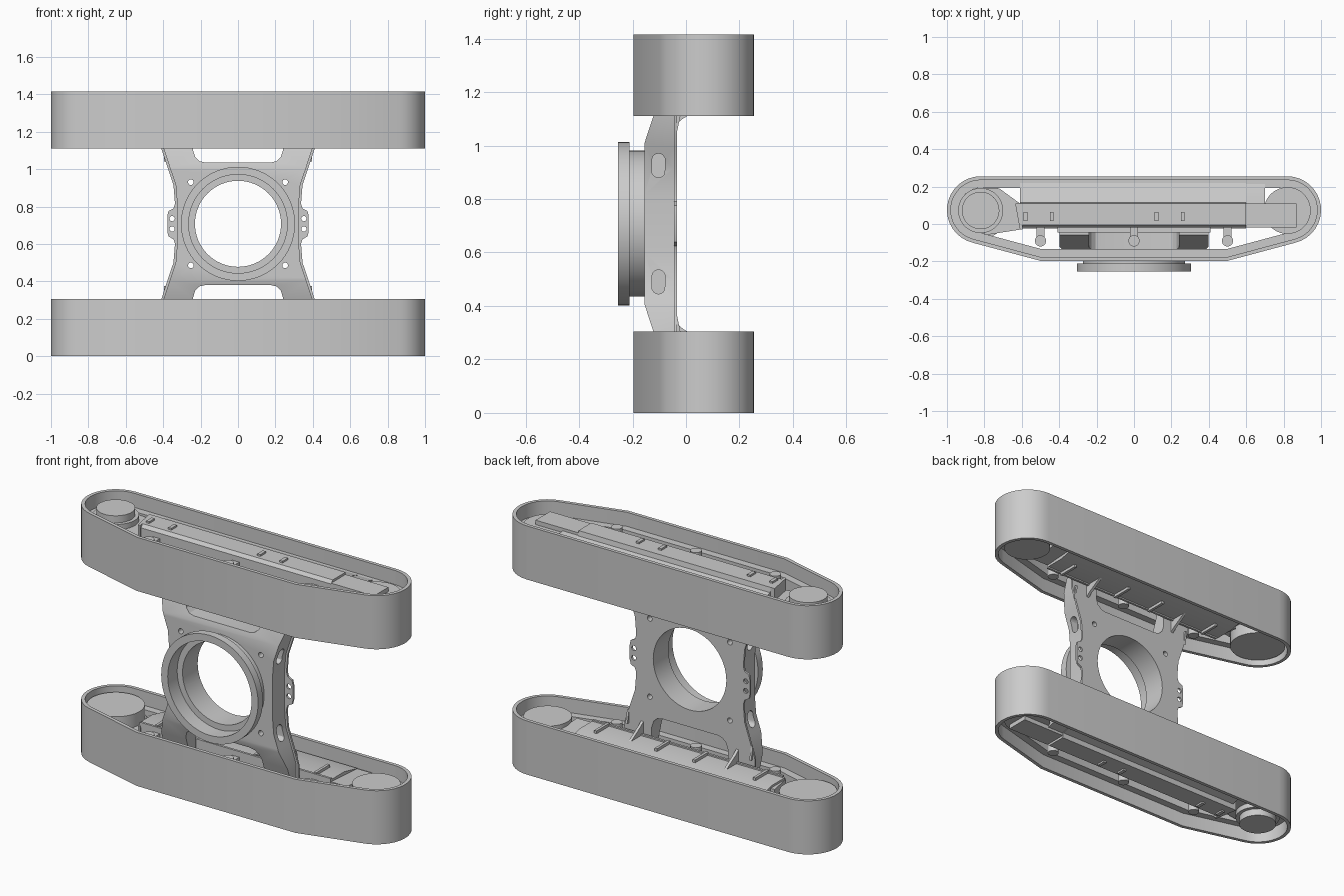
import bpy, bmesh, math
from math import sin, cos, radians, pi

if "Cube" in bpy.data.objects:
    bpy.data.objects.remove(bpy.data.objects["Cube"])

MID = 0.7075  # mirror plane height


def finish(name, bm, mirror=False):
    bmesh.ops.recalc_face_normals(bm, faces=bm.faces)
    if mirror:
        bmesh.ops.translate(bm, verts=bm.verts, vec=(0, 0, -MID))
    me = bpy.data.meshes.new(name)
    bm.to_mesh(me)
    bm.free()
    ob = bpy.data.objects.new(name, me)
    bpy.context.collection.objects.link(ob)
    if mirror:
        ob.location.z = MID
        m = ob.modifiers.new("mirror", 'MIRROR')
        m.use_axis = (False, False, True)
        m.use_mirror_merge = False
    return ob


def place(axis, u, v, w):
    return {'z': (u, v, w), 'y': (u, w, v), 'x': (w, u, v)}[axis]


def prism(name, pts, axis, a, b, mirror=False):
    bm = bmesh.new()
    lo = [bm.verts.new(place(axis, u, v, a)) for u, v in pts]
    hi = [bm.verts.new(place(axis, u, v, b)) for u, v in pts]
    bm.faces.new(lo)
    bm.faces.new(hi)
    n = len(pts)
    for i in range(n):
        j = (i + 1) % n
        bm.faces.new((lo[i], lo[j], hi[j], hi[i]))
    return finish(name, bm, mirror)


def box(name, x0, x1, y0, y1, z0, z1, mirror=True):
    return prism(name, [(x0, y0), (x1, y0), (x1, y1), (x0, y1)], 'z', z0, z1, mirror)


def circle(u, v, r, n=48):
    return [(u + r * cos(2 * pi * i / n), v + r * sin(2 * pi * i / n)) for i in range(n)]


def closed_sweep(name, loops, mirror=False):
    bm = bmesh.new()
    vs = [[bm.verts.new(p) for p in l] for l in loops]
    n = len(vs[0])
    for k in range(len(vs)):
        a, b = vs[k], vs[(k + 1) % len(vs)]
        for i in range(n):
            j = (i + 1) % n
            bm.faces.new((a[i], a[j], b[j], b[i]))
    return finish(name, bm, mirror)


def boolean(ob, cutter, op='DIFFERENCE'):
    m = ob.modifiers.new("cut", 'BOOLEAN')
    m.operation, m.solver, m.object = op, 'EXACT', cutter
    bpy.context.view_layer.objects.active = ob
    bpy.ops.object.modifier_apply(modifier=m.name)
    bpy.data.objects.remove(cutter)


# Track belts: rounded hull-shaped loop with a guide ledge inside
def belt_loop(d, z):
    r = 0.18 - d
    half = [(0.5 - 0.13 * d, -0.197 + d)]
    for i in range(17):
        t = radians(-75 + 165 * i / 16)
        half.append((0.82 + r * cos(t), 0.075 + r * sin(t)))
    return [(x, y, z) for x, y in half] + [(-x, y, z) for x, y in reversed(half)]


section = [(0, 0), (.02, 0), (.02, .08), (.062, .08), (.062, .225),
           (.02, .225), (.02, .305), (0, .305)]
closed_sweep("track_belt", [belt_loop(d, z) for d, z in section], True)

# Sprocket, drive motor cover and idler wheel
prism("sprocket", circle(-.82, .072, .15), 'z', .16, .275, True)
prism("sprocket_hub", circle(-.82, .072, .12), 'z', .06, .16, True)
prism("motor_cover", circle(-.82, .072, .10), 'z', .02, .06, True)
prism("idler_wheel", circle(.82, .072, .125), 'z', .06, .265, True)
prism("drive_mount", [(-.80, -.06), (-.61, -.03), (-.61, .11), (-.72, .19), (-.80, .19)],
      'z', .09, .2, True)

# Track frame beam, its end fork and outer cover tabs
prism("track_frame", [(-.02, .04), (-.005, .022), (.11, .022), (.115, .05), (.22, .08),
                      (.22, .235), (.10, .262), (-.02, .262)], 'x', -.61, .6, True)
prism("frame_tail", [(-.02, .05), (.11, .05), (.215, .08), (.215, .235), (-.02, .25)],
      'x', .6, .70, True)
box("idler_fork", .6, .87, -.02, .11, .035, .06)
prism("frame_end_plate", [(-.635, .11), (-.61, .11), (-.595, -.03), (-.61, -.03)],
      'z', .022, .25, True)
for x in (-.58, -.44, .12, .26):
    box("cover_tab", x - .01, x + .01, .015, .065, .012, .03)
for x in (-.5, -.12, .12, .5):
    box("frame_rib", x - .008, x + .008, -.02, .1, .255, .278)
box("frame_rail", -.6, .6, -.025, -.012, .24, .27)
box("frame_flange", -.41, .41, -.046, -.018, .1, .2)

# Track rollers with brackets
for x in (-.5, 0, .5):
    prism("roller", circle(x, -.09, .03, 24), 'z', .05, .255, True)
    box("roller_bracket", x - .022, x + .022, -.09, -.015, .07, .235)


# Central X-shaped frame
def x_outline(inset, ear):
    half = [(.41, .12), (.41, .305), (.372, .42), (.345, .5), (.337, .6)]
    if ear:
        half += [(.345, .625), (.372, .64), (.378, .665)]
    half = [(x - inset, z) for x, z in half]
    right = half + [(x, 2 * MID - z) for x, z in reversed(half)]
    return right + [(-x, z) for x, z in reversed(right)]


side = [(-.045, .12), (-.06, .12), (-.122, .305), (-.155, .405)]
side = side + [(y, 2 * MID - z) for y, z in reversed(side)]
body = prism("center_frame", x_outline(.012, False), 'y', -.2, -.045)
boolean(body, prism("cutter", side, 'x', -1, 1), 'INTERSECT')
plate = prism("center_back_plate", x_outline(0, True), 'y', -.0455, -.034)

slot = [(.24, .05), (.24, .315), (.228, .352), (.205, .373), (.175, .38)]
slot = slot + [(-x, z) for x, z in reversed(slot)]
for ob in (body, plate):
    boolean(ob, prism("cutter", circle(0, MID, .23, 64), 'y', -.4, .2))
    for s in (0, 1):
        pts = [(x, 2 * MID - z if s else z) for x, z in slot]
        boolean(ob, prism("cutter", pts, 'y', -.4, .2))
    for x in (-.252, .252):
        for z in (.485, .93):
            boolean(ob, prism("cutter", circle(x, z, .015, 16), 'y', -.4, .2))

# Ear bolt holes and oval side pockets
for s in (-1, 1):
    for z in (.68, .735):
        boolean(plate, prism("cutter", circle(s * .352, z, .014, 16), 'y', -.2, .2))
    for zc in (.49, .925):
        oval = [(-.103 + .025 * cos(pi * i / 8),
                 zc + .025 * sin(pi * i / 8) + (.02 if i < 8 else -.02)) for i in range(16)]
        boolean(body, prism("cutter", oval, 'x', s * .295, s * .5))

# Gussets tying the centre plate to the track frames
for x in (-.3, .3):
    prism("gusset", [(-.036, .335), (-.012, .315), (.075, .262), (-.036, .262)],
          'x', x - .008, x + .008, True)
    prism("leg_brace", [(-.036, .375), (-.036, .30), (-.02, .30)], 'x',
          x * 1.3 - .006, x * 1.3 + .006, True)

# Slewing ring
ring = [(.305, -.255), (.305, -.212), (.273, -.212), (.273, -.15), (.23, -.15),
        (.23, -.17), (.264, -.17), (.264, -.255)]
closed_sweep("slewing_ring", [[(u, y, v) for u, v in circle(0, MID, r, 64)] for r, y in ring])

# Smooth the round parts, keep the edges crisp
bpy.ops.object.select_all(action='SELECT')
bpy.context.view_layer.objects.active = body
bpy.ops.object.shade_smooth_by_angle(angle=radians(25))
